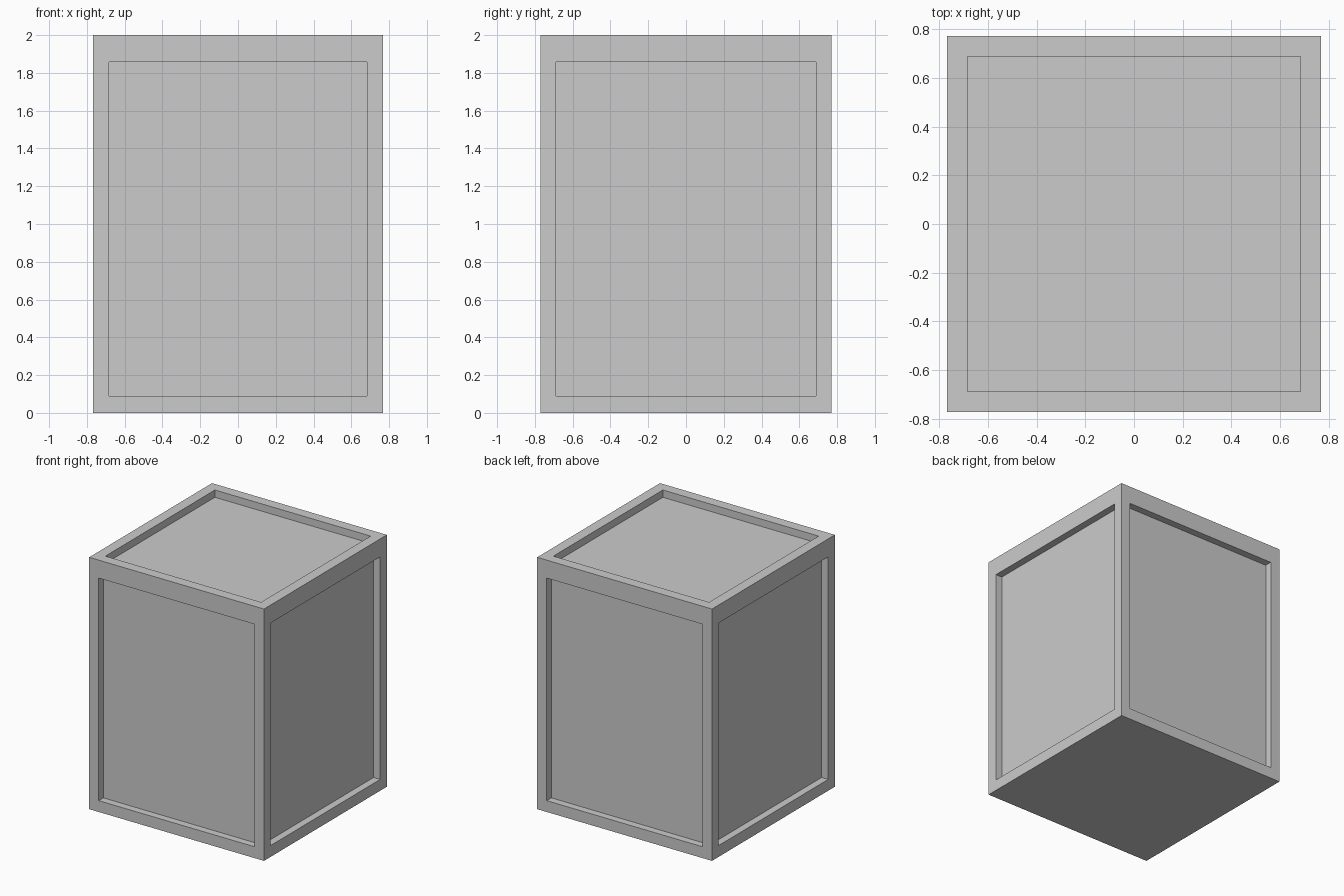
import bpy, bmesh

if "Cube" in bpy.data.objects:
    bpy.data.objects.remove(bpy.data.objects["Cube"])

WIDTH, DEPTH, HEIGHT = 1.536, 1.542, 2.0
BORDER, RECESS = 0.084, 0.058
PANEL_BOTTOM, PANEL_TOP = 0.09, 1.857

# Crate body standing on the floor
bm = bmesh.new()
bmesh.ops.create_cube(bm, size=1)
for v in bm.verts:
    v.co = (v.co.x * WIDTH, v.co.y * DEPTH, (v.co.z + 0.5) * HEIGHT)
bm.normal_update()

# Frame borders on the four sides and the lid; the underside stays flat
panels = [f for f in bm.faces if f.normal.z > -0.5]
bmesh.ops.inset_individual(bm, faces=panels, thickness=BORDER, use_even_offset=True)
bm.normal_update()

# Side frames have a taller top rail
for f in panels:
    if abs(f.normal.z) < 0.5:
        for v in f.verts:
            v.co.z = PANEL_TOP if v.co.z > HEIGHT / 2 else PANEL_BOTTOM

# Sink the panels straight in
bmesh.ops.inset_individual(bm, faces=panels, thickness=0, depth=-RECESS)
bmesh.ops.recalc_face_normals(bm, faces=bm.faces)

mesh = bpy.data.meshes.new("panelled_crate")
bm.to_mesh(mesh)
bm.free()
crate = bpy.data.objects.new("panelled_crate", mesh)
bpy.context.collection.objects.link(crate)
